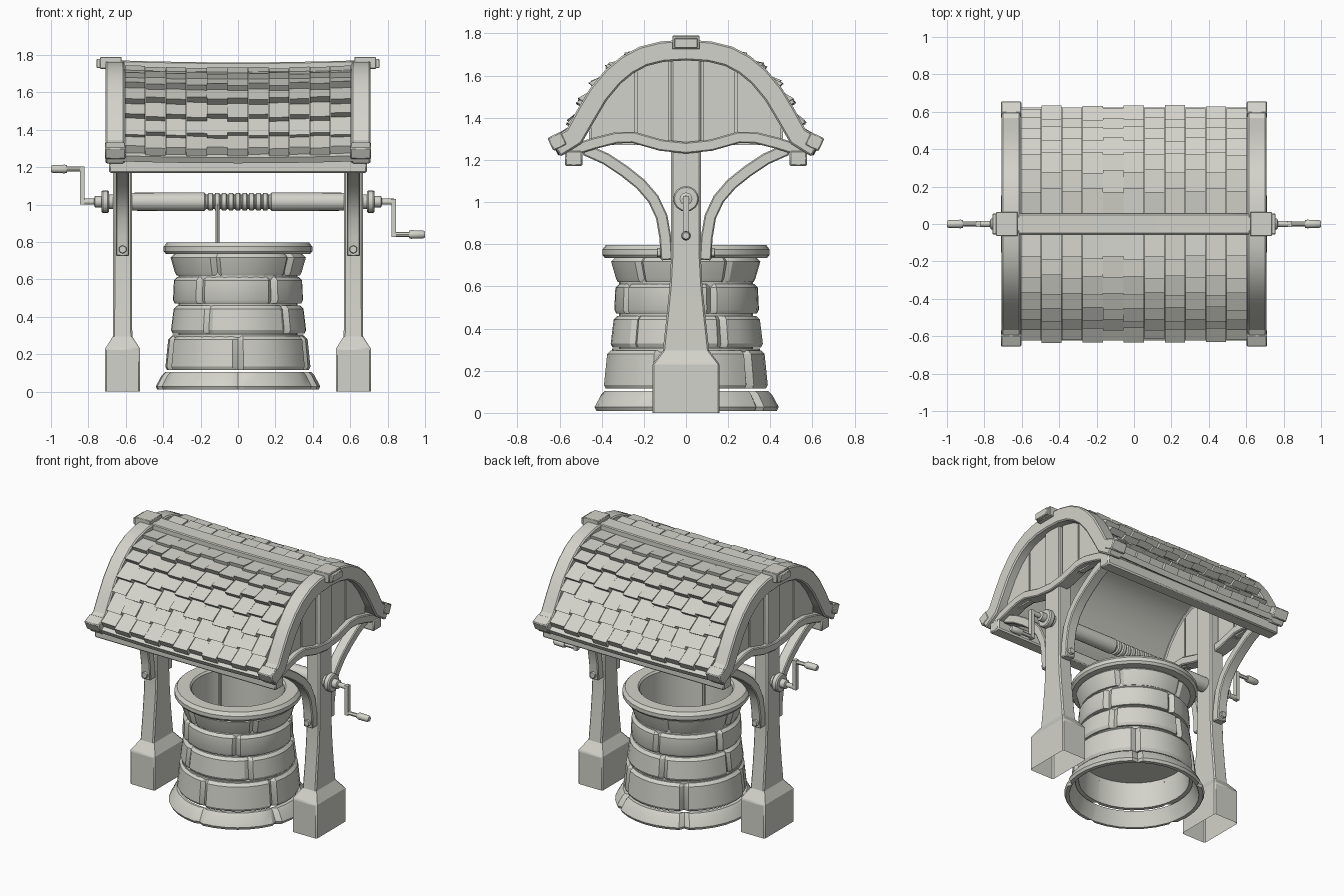
import bpy, bmesh, math, random
from mathutils import Vector

random.seed(4)
if "Cube" in bpy.data.objects:
    bpy.data.objects.remove(bpy.data.objects["Cube"])

COLOUR = (0.65, 0.65, 0.595, 1)
stone = bpy.data.materials.new("pale_grey")
stone.use_nodes = True
stone.diffuse_color = COLOUR
stone.node_tree.nodes["Principled BSDF"].inputs["Base Color"].default_value = COLOUR


def loft(bm, rings, closed=False, caps=(True, True)):
    """Bridge a list of point rings, capping the ends unless closed."""
    rows = [[bm.verts.new(p) for p in ring] for ring in rings]
    n = len(rows[0])
    pairs = list(zip(rows, rows[1:]))
    if closed:
        pairs.append((rows[-1], rows[0]))
    for a, b in pairs:
        for i in range(n):
            j = (i + 1) % n
            bm.faces.new((a[i], a[j], b[j], b[i]))
    if not closed:
        for row, cap in ((rows[0], caps[0]), (rows[-1], caps[1])):
            if cap:
                bm.faces.new(row)


def finish(name, bm, bevel=0.0, angle=30):
    bmesh.ops.recalc_face_normals(bm, faces=bm.faces)
    mesh = bpy.data.meshes.new(name)
    bm.to_mesh(mesh)
    bm.free()
    mesh.materials.append(stone)
    ob = bpy.data.objects.new(name, mesh)
    bpy.context.collection.objects.link(ob)
    bpy.ops.object.select_all(action='DESELECT')
    ob.select_set(True)
    bpy.context.view_layer.objects.active = ob
    bpy.ops.object.shade_smooth_by_angle(angle=math.radians(angle))
    if bevel:
        mod = ob.modifiers.new("soft_edges", 'BEVEL')
        mod.width = bevel
        mod.segments = 1
        mod.limit_method = 'ANGLE'
        mod.angle_limit = math.radians(35)


def box(bm, x0, x1, y0, y1, z0, z1):
    loft(bm, [[(x, y0, z0), (x, y1, z0), (x, y1, z1), (x, y0, z1)] for x in (x0, x1)])


def offset(path, d):
    """Shift a (y, z) polyline sideways by d."""
    out = []
    for i, (y, z) in enumerate(path):
        a, b = path[max(i - 1, 0)], path[min(i + 1, len(path) - 1)]
        t = Vector((b[0] - a[0], b[1] - a[1])).normalized()
        out.append((y - t.y * d, z + t.x * d))
    return out


def ribbon(bm, path, d0, d1, x0, x1):
    """Bent beam following a (y, z) path, x0 to x1 wide."""
    loft(bm, [[(x0, *p), (x1, *p), (x1, *q), (x0, *q)]
              for p, q in zip(offset(path, d0), offset(path, d1))])


def turned(bm, profile, centre=(0, 0), sides=16):
    """Solid turned about the x axis from (x, radius) pairs."""
    loft(bm, [[(x, centre[0] + r * math.cos(k * math.tau / sides),
                centre[1] + r * math.sin(k * math.tau / sides)) for k in range(sides)]
              for x, r in profile])


def lathe(bm, section, sides=32):
    """Closed (radius, z) section turned about z."""
    loft(bm, [[(r * math.cos(a), r * math.sin(a), z) for r, z in section]
              for a in (k * math.tau / sides for k in range(sides))], closed=True)


def mirror_path(half):
    return [(-y, z) for y, z in reversed(half[1:])] + half


# Well courses: z range, outer radii and inner radii (low, high), first joint angle
COURSES = [("well_base", .01, .105, .437, .405, .405, .365, -90),
           ("well_course_1", .115, .297, .385, .37, .345, .335, -90),
           ("well_course_2", .31, .46, .364, .35, .3, .3, -117),
           ("well_course_3", .472, .612, .344, .339, .3, .3, -126),
           ("well_course_4", .62, .735, .337, .36, .3, .3, -110)]
for name, z0, z1, r0, r1, in0, in1, start in COURSES:
    bm = bmesh.new()
    count, c = 5, .018
    cuts = [math.radians(start) + (k + random.uniform(-.05, .05) * (k > 0)) * math.tau / count
            for k in range(count)]
    cuts.append(cuts[0] + math.tau)
    for a0, a1 in zip(cuts, cuts[1:]):
        swell = random.uniform(-.008, .006)
        rings = []
        for t in (0, .06, .21, .36, .5, .64, .79, .94, 1):
            a = a0 + (a1 - a0) * t
            dip = .02 if t in (0, 1) else -swell
            p0, p1 = r0 - dip, r1 - dip
            rings.append([(r * math.cos(a), r * math.sin(a), z) for r, z in
                          ((in0, z0), (p0 - c * .5, z0), (p0, z0 + c), (p1, z1 - c), (p1 - c, z1), (in1, z1))])
        loft(bm, rings)
    finish(name, bm)

bm = bmesh.new()
lathe(bm, [(.29, .29), (.318, .29), (.318, .74), (.29, .74)])
finish("well_core", bm)
bm = bmesh.new()
lathe(bm, [(.29, .735), (.385, .735), (.397, .75), (.397, .775), (.38, .797), (.3, .797), (.29, .785)])
finish("well_rim", bm)
bm = bmesh.new()
loft(bm, [[(.35 * math.cos(k * math.tau / 32), .35 * math.sin(k * math.tau / 32), z)
           for k in range(32)] for z in (.29, .305)])
finish("well_floor", bm)

# Roof outline and its related paths
HALF = [(0, 1.77), (.12, 1.762), (.22, 1.737), (.305, 1.692), (.38, 1.63),
        (.455, 1.54), (.515, 1.44), (.567, 1.345), (.645, 1.3)]
ARCH = mirror_path(HALF)
TIE = mirror_path([(0, 1.257), (.12, 1.27), (.25, 1.307), (.33, 1.305), (.43, 1.28), (.56, 1.24)])
BRACE = [(.092, .725), (.098, .83), (.115, .93), (.155, 1.015), (.215, 1.085),
         (.29, 1.145), (.38, 1.205), (.48, 1.25)]


def roof_z(y):
    for (ya, za), (yb, zb) in zip(HALF, HALF[1:]):
        if abs(y) <= yb:
            return za + (zb - za) * (abs(y) - ya) / (yb - ya)


# Both end frames
for side, s in (("left", 1), ("right", -1)):
    bm = bmesh.new()
    loft(bm, [[(s * .617 + u * hx, v * hy, z) for u, v in ((-1, -1), (1, -1), (1, 1), (-1, 1))]
              for z, hx, hy in ((0, .093, .16), (.23, .093, .16), (.295, .052, .11), (.45, .05, .093),
                                (.6, .05, .078), (.75, .05, .07), (1.69, .05, .07))],
         caps=(False, True))
    finish(side + "_post", bm, .008)

    bm = bmesh.new()
    ribbon(bm, ARCH, -.098, 0, s * .608, s * .708)
    finish(side + "_roof_arch", bm, .008)
    bm = bmesh.new()
    for e in (-1, 1):
        ribbon(bm, [(e * .578, 1.303), (e * .643, 1.272)], -.035, .033, s * .602, s * .712)
    finish(side + "_arch_ends", bm, .006)
    bm = bmesh.new()
    ribbon(bm, TIE, -.027, .027, s * .595, s * .685)
    finish(side + "_tie_beam", bm, .006)

    bm = bmesh.new()
    for e in (-1, 1):
        ribbon(bm, [(e * y, z) for y, z in BRACE], -.028, .028, s * .582, s * .652)
    finish(side + "_braces", bm, .006)
    bm = bmesh.new()
    for e in (-1, 1):
        loft(bm, [[(s * .617 + .023 * math.sin(k * math.tau / 6), e * y,
                    .76 + .023 * math.cos(k * math.tau / 6)) for k in range(6)] for y in (.1, .138)])
    finish(side + "_brace_bolts", bm, .003)

    # Gable boards with a thin backing
    bm = bmesh.new()
    for y0, y1, x0, x1 in ((-.46, .46, .63, .637), (-.45, -.243, .615, .65), (-.232, -.083, .615, .65),
                           (.083, .232, .615, .65), (.243, .45, .615, .65)):
        ys = [y1 + (y0 - y1) * k / 8 for k in range(9)]
        outline = [(y0, 1.27), (y1, 1.27)] + [(y, roof_z(y) - .06) for y in ys]
        loft(bm, [[(s * x, y, z) for y, z in outline] for x in (x0, x1)])
    finish(side + "_gable_boards", bm)

    # Crank: one turned up, the other turned down
    tip = 1.19 if s < 0 else .84
    bm = bmesh.new()
    turned(bm, [(s * x, r) for x, r in ((.65, .04), (.69, .04), (.69, .055), (.697, .061), (.722, .061),
                                        (.73, .055), (.73, .03), (.765, .03), (.77, .016), (.835, .016))],
           (0, 1.015))
    low, high = sorted((1.015, tip))
    box(bm, s * .82, s * .846, -.015, .015, low - .014, high + .014)
    turned(bm, [(s * x, r) for x, r in ((.835, .013), (.915, .013), (.915, .02), (.925, .023),
                                        (.99, .021), (1, .015))], (0, tip), 12)
    finish(side + "_crank", bm)

    bm = bmesh.new()
    box(bm, s * .622, s * .738, -.065, .065, 1.725, 1.79)
    box(bm, s * .73, s * .757, -.055, .055, 1.73, 1.778)
    finish(side + "_ridge_cap", bm, .004)

# Eave beams
bm = bmesh.new()
for e in (-1, 1):
    box(bm, -.69, .69, e * .49, e * .575, 1.17, 1.245)
finish("eave_beams", bm, .008)


def sag(x):
    return .01 * max(0, 1 - (x / .62) ** 2)


# Sagging roof deck and ridge beam
STEPS = [-.62 + 1.24 * k / 8 for k in range(9)]
bm = bmesh.new()
deck = offset(ARCH, -.045) + offset(ARCH, -.08)[::-1]
loft(bm, [[(x, y, z - sag(x)) for y, z in deck] for x in STEPS])
finish("roof_deck", bm)
bm = bmesh.new()
loft(bm, [[(x, y, z - sag(x)) for y, z in ((-.055, 1.71), (.055, 1.71), (.055, 1.77), (-.055, 1.77))]
          for x in STEPS])
finish("ridge_beam", bm, .006)


# Shingles laid at even distances down each slope
def along(dist):
    for a, b in zip(HALF, HALF[1:]):
        va, vb = Vector(a), Vector(b)
        seg = (vb - va).length
        if dist <= seg or b == HALF[-1]:
            t = (vb - va) / seg
            return va + t * dist, Vector((-t.y, t.x))
        dist -= seg


COLUMNS, ROWS, PITCH = 11, 7, .107
bm = bmesh.new()
for e in (-1, 1):
    for row in range(ROWS):
        for col in range(COLUMNS):
            x0 = -.605 + 1.21 * col / COLUMNS
            x1 = x0 + 1.21 / COLUMNS - .002
            stagger = .016 * ((row + col) % 2) + random.uniform(-.004, .004)
            top, n0 = along(.05 + row * PITCH)
            end, n1 = along(.07 + (row + 1) * PITCH + stagger)
            # Middle courses kick out further than those by the ridge and eave
            lift = min(.022, -.004 + .01 * row, .1 - .0165 * row) + random.uniform(-.004, .004)
            corners = [top - n0 * .065, end + n1 * (lift - .045), end + n1 * lift, top - n0 * .033]
            loft(bm, [[(x, e * p.x, p.y - sag(x)) for p in corners] for x in (x0, x1)])
finish("roof_shingles", bm)

# Windlass with wound and hanging rope
bm = bmesh.new()
turned(bm, [(-.58, .042), (-.57, .048), (-.18, .05), (-.17, .038), (.17, .038),
            (.18, .05), (.57, .048), (.58, .042)], (0, 1.015), 20)
finish("windlass_axle", bm)
bm = bmesh.new()
coils = [(-.165 + .33 * (k + f) / 9, r) for k in range(9)
         for f, r in ((.05, .038), (.2, .047), (.75, .047), (.92, .038))]
turned(bm, coils, (0, 1.015), 20)
finish("rope_coils", bm)
bm = bmesh.new()
loft(bm, [[(-.11 + .011 * math.cos(k * math.tau / 8), -.035 + .011 * math.sin(k * math.tau / 8), z)
           for k in range(8)] for z in (.3, 1.01)])
finish("hanging_rope", bm)
